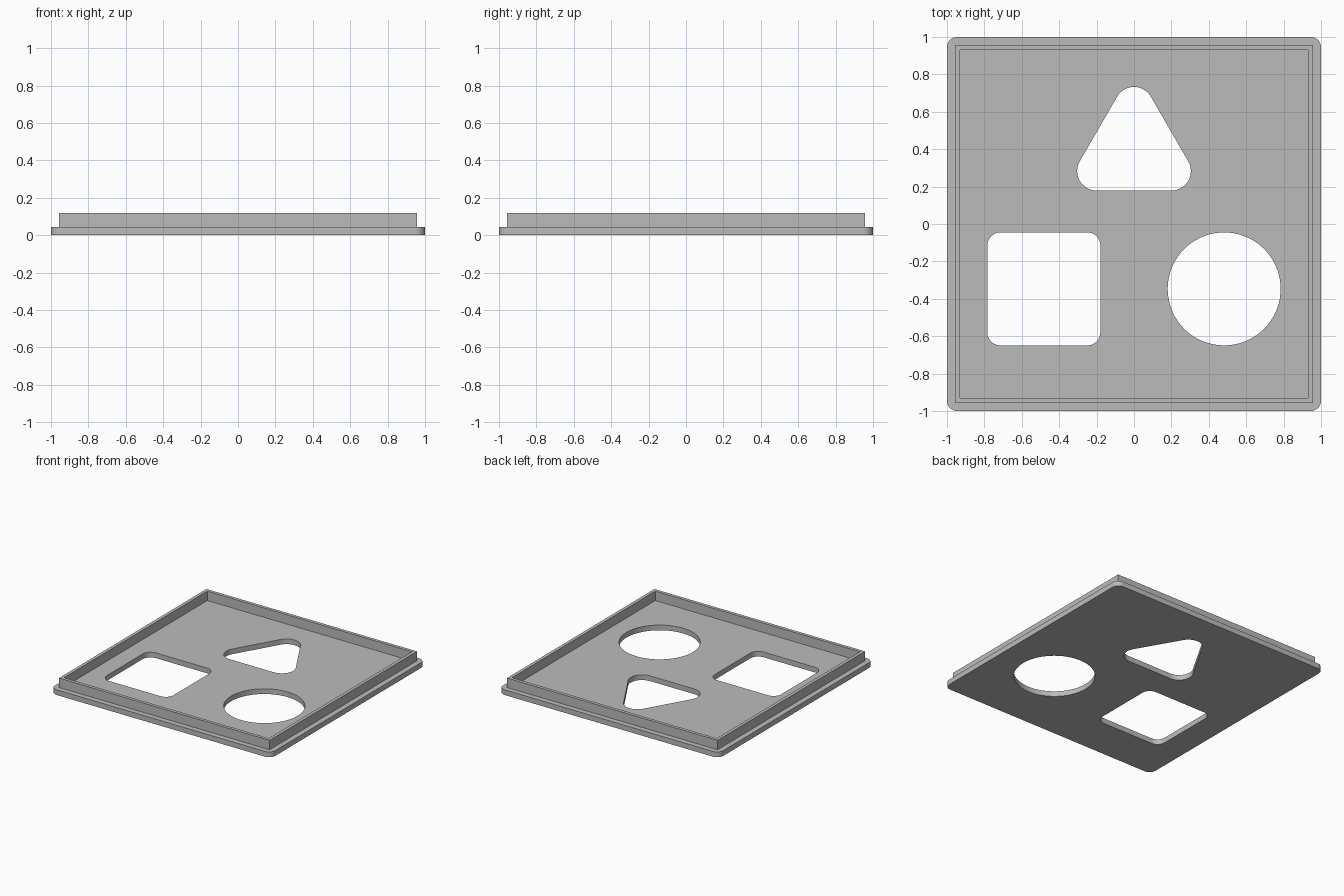
import bpy, bmesh
from math import sin, cos, pi, radians
from mathutils import Vector

if "Cube" in bpy.data.objects:
    bpy.data.objects.remove(bpy.data.objects["Cube"], do_unlink=True)

grey = bpy.data.materials.new("plain grey")
grey.use_nodes = True
grey.diffuse_color = (0.5, 0.5, 0.5, 1)
grey.node_tree.nodes["Principled BSDF"].inputs["Base Color"].default_value = (0.5, 0.5, 0.5, 1)


def rounded(corners, radius, steps=10):
    """Outline of a convex shape: an arc around each counter-clockwise corner centre."""
    pts, n = [], len(corners)
    for i, c in enumerate(corners):
        before = Vector(c) - Vector(corners[i - 1])
        turn = 2 * pi / n
        start = Vector((before.y, -before.x)).normalized()
        for k in range(steps + 1):
            a = turn * k / steps
            pts.append((c[0] + radius * (start.x * cos(a) - start.y * sin(a)),
                        c[1] + radius * (start.x * sin(a) + start.y * cos(a))))
    return pts


def square(half, radius=0, x=0, y=0):
    h = half - radius
    corners = [(x - h, y - h), (x + h, y - h), (x + h, y + h), (x - h, y + h)]
    return rounded(corners, radius) if radius else corners


def circle(radius, x, y, sides=72):
    return [(x + radius * cos(2 * pi * k / sides), y + radius * sin(2 * pi * k / sides))
            for k in range(sides)]


def panel(name, outlines, bottom, top):
    """Flat panel with holes: first outline is the edge, the others are openings."""
    bm = bmesh.new()
    edges = []
    for pts in outlines:
        vs = [bm.verts.new((px, py, bottom)) for px, py in pts]
        edges += [bm.edges.new((vs[i - 1], vs[i])) for i in range(len(vs))]
    bmesh.ops.triangle_fill(bm, edges=edges, use_beauty=True, normal=(0, 0, 1))
    new = bmesh.ops.extrude_face_region(bm, geom=bm.faces[:], use_keep_orig=True)["geom"]
    bmesh.ops.translate(bm, vec=(0, 0, top - bottom),
                        verts=[g for g in new if isinstance(g, bmesh.types.BMVert)])
    bmesh.ops.recalc_face_normals(bm, faces=bm.faces[:])
    mesh = bpy.data.meshes.new(name)
    bm.to_mesh(mesh)
    bm.free()
    mesh.materials.append(grey)
    ob = bpy.data.objects.new(name, mesh)
    bpy.context.collection.objects.link(ob)
    bpy.ops.object.select_all(action="DESELECT")
    ob.select_set(True)
    bpy.context.view_layer.objects.active = ob
    bpy.ops.object.shade_smooth_by_angle(angle=radians(30))
    return ob


# Base plate with the three shape openings
triangle_hole = rounded([(-0.2, 0.283), (0.2, 0.283), (0, 0.629)], 0.104, 16)
square_hole = square(0.302, 0.07, -0.482, -0.347)
round_hole = circle(0.302, 0.482, -0.347)
panel("base_plate", [square(1, 0.055), triangle_hole, square_hole, round_hole], 0, 0.043)

# Thin upright rim, seated slightly into the plate
panel("rim", [square(0.956), square(0.929)], 0.035, 0.12)
